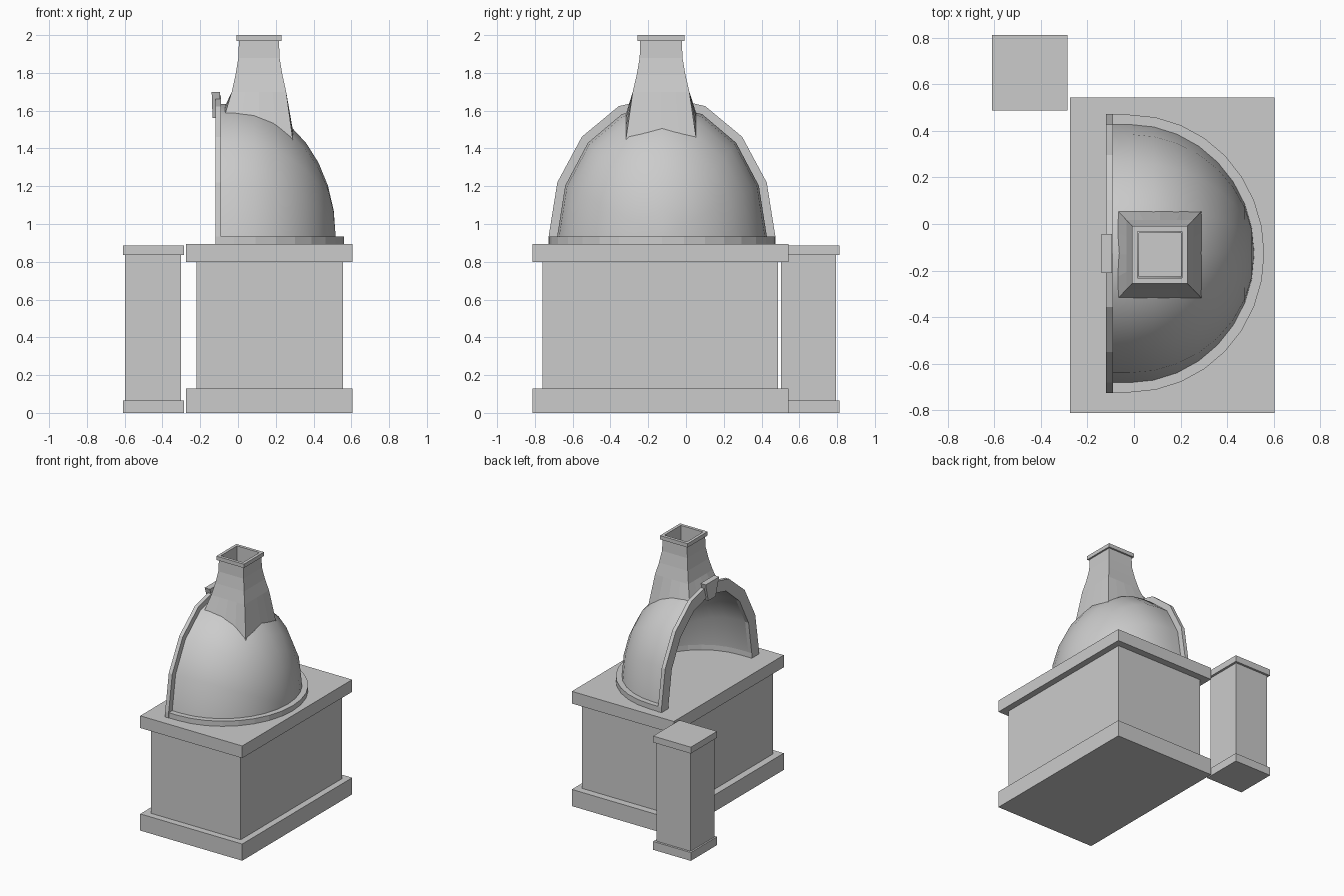
import bpy, bmesh
from math import sin, cos, pi, sqrt, radians

if "Cube" in bpy.data.objects:
    bpy.data.objects.remove(bpy.data.objects["Cube"])

CX, CY, CZ = -0.02, -0.127, 0.935      # dome centre
OUT = (0.537, 0.555, 0.70)             # outer dome radii
INN = (0.49, 0.512, 0.655)             # inner dome radii


def finish(name, bm, smooth=False):
    bmesh.ops.remove_doubles(bm, verts=bm.verts, dist=1e-5)
    bmesh.ops.recalc_face_normals(bm, faces=bm.faces)
    me = bpy.data.meshes.new(name)
    bm.to_mesh(me)
    bm.free()
    ob = bpy.data.objects.new(name, me)
    bpy.context.collection.objects.link(ob)
    if smooth:
        bpy.ops.object.select_all(action='DESELECT')
        bpy.context.view_layer.objects.active = ob
        ob.select_set(True)
        bpy.ops.object.shade_smooth_by_angle(angle=radians(35))
    return ob


def box(name, x, y, z):
    bm = bmesh.new()
    bmesh.ops.create_cube(bm, size=1)
    for v in bm.verts:
        v.co = [(a + b) / 2 + c * (b - a) for (a, b), c in zip((x, y, z), v.co)]
    return finish(name, bm)


def loft(bm, rows, closed=False):
    """Join rows of points with quads."""
    vs = [[bm.verts.new(p) for p in r] for r in rows]
    for a, b in zip(vs, vs[1:]):
        n = len(a)
        for i in range(n if closed else n - 1):
            j = (i + 1) % n
            q = (a[i], a[j], b[j], b[i])
            if len({tuple(round(c, 5) for c in v.co) for v in q}) > 2:
                bm.faces.new(q)
    return vs


def band(name, sections):
    """Closed strip with a four-point cross-section and capped ends."""
    bm = bmesh.new()
    vs = loft(bm, sections, True)
    bm.faces.new(vs[0])
    bm.faces.new(vs[-1])
    return finish(name, bm)


# Oven plinth, body and worktop
box("base_plinth", (-0.275, 0.605), (-0.812, 0.543), (0, 0.13))
box("base_body", (-0.22, 0.555), (-0.76, 0.487), (0.13, 0.80))
box("worktop", (-0.275, 0.605), (-0.812, 0.543), (0.80, 0.895))

# Side pillar
box("pillar_foot", (-0.61, -0.285), (0.488, 0.812), (0, 0.065))
box("pillar_shaft", (-0.597, -0.303), (0.502, 0.795), (0.065, 0.837))
box("pillar_cap", (-0.61, -0.285), (0.488, 0.812), (0.837, 0.887))

# Half-round ring under the dome
def plan(rx, ry, x0=-0.10):
    arc = [(CX + rx * cos(a), CY + ry * sin(a))
           for a in [-pi / 2 + i * pi / 16 for i in range(17)]]
    return [(x0, CY - ry)] + arc + [(x0, CY + ry)]

band("dome_ring", [[(*o, 0.895), (*o, CZ), (*i, CZ), (*i, 0.895)]
                   for o, i in zip(plan(0.58, 0.597), plan(INN[0], INN[1]))])

# Hollow half dome, its pole along x
def shell(r):
    rows = []
    for k in range(-1, 9):
        t = max(k, 0) * pi / 16
        x = -0.10 if k < 0 else CX + r[0] * sin(t)
        rows.append([(x, CY + r[1] * cos(t) * cos(i * pi / 8),
                      CZ + r[2] * cos(t) * sin(i * pi / 8)) for i in range(9)])
    return rows

so, si = shell(OUT), shell(INN)
bm = bmesh.new()
loft(bm, so)
loft(bm, si)
loft(bm, [so[0], si[0]])
for e in (0, 8):
    loft(bm, [[r[e] for r in so], [r[e] for r in si]])
dome = finish("oven_dome", bm, True)

# Arch around the mouth
def arch(ry, rz):
    p = [(CY + ry * cos(i * pi / 8), CZ + rz * sin(i * pi / 8)) for i in range(9)]
    return [(p[0][0], 0.895)] + p + [(p[-1][0], 0.895)]

band("mouth_arch", [[(-0.12, *o), (-0.09, *o), (-0.09, *i), (-0.12, *i)]
                    for o, i in zip(arch(0.6, 0.745), arch(INN[1], INN[2]))])

# Keystone, wider at the top
band("keystone", [[(xf, CY - w, z), (-0.095, CY - w, z), (-0.095, CY + w, z), (xf, CY + w, z)]
                  for z, w, xf in ((1.56, 0.045, -0.135), (1.67, 0.075, -0.138), (1.70, 0.083, -0.14))])

# Flared chimney, its foot following the dome
HX, HY = 0.111, -0.132

def dome_z(x, y, r):
    d = 1 - (max(x - CX, 0) / r[0]) ** 2 - ((y - CY) / r[1]) ** 2
    return CZ + r[2] * sqrt(max(d, 0))

def square(h, z=None, r=OUT, drop=0.012):
    pts, n = [], 4
    corners = [(-h, -h * 1.04), (h, -h * 1.04), (h, h * 1.04), (-h, h * 1.04)]
    for (ax, ay), (bx, by) in zip(corners, corners[1:] + corners[:1]):
        for k in range(n):
            x, y = HX + ax + (bx - ax) * k / n, HY + ay + (by - ay) * k / n
            pts.append((x, y, dome_z(x, y, r) - drop if z is None else z))
    return pts

rows = [square(0.18), square(0.144, 1.70), square(0.124, 1.79), square(0.109, 1.88),
        square(0.106, 1.97), square(0.119, 1.97), square(0.119, 2.0),
        square(0.096, 2.0), square(0.096)]
bm = bmesh.new()
loft(bm, rows + [rows[0]], True)
finish("chimney", bm)

# Flue opening through the dome
cut = box("flue_cutter", (HX - 0.09, HX + 0.09), (HY - 0.094, HY + 0.094), (1.3, 1.8))
cut.hide_render = True
cut.hide_viewport = True
m = dome.modifiers.new("flue", 'BOOLEAN')
m.operation = 'DIFFERENCE'
m.solver = 'EXACT'
m.object = cut
